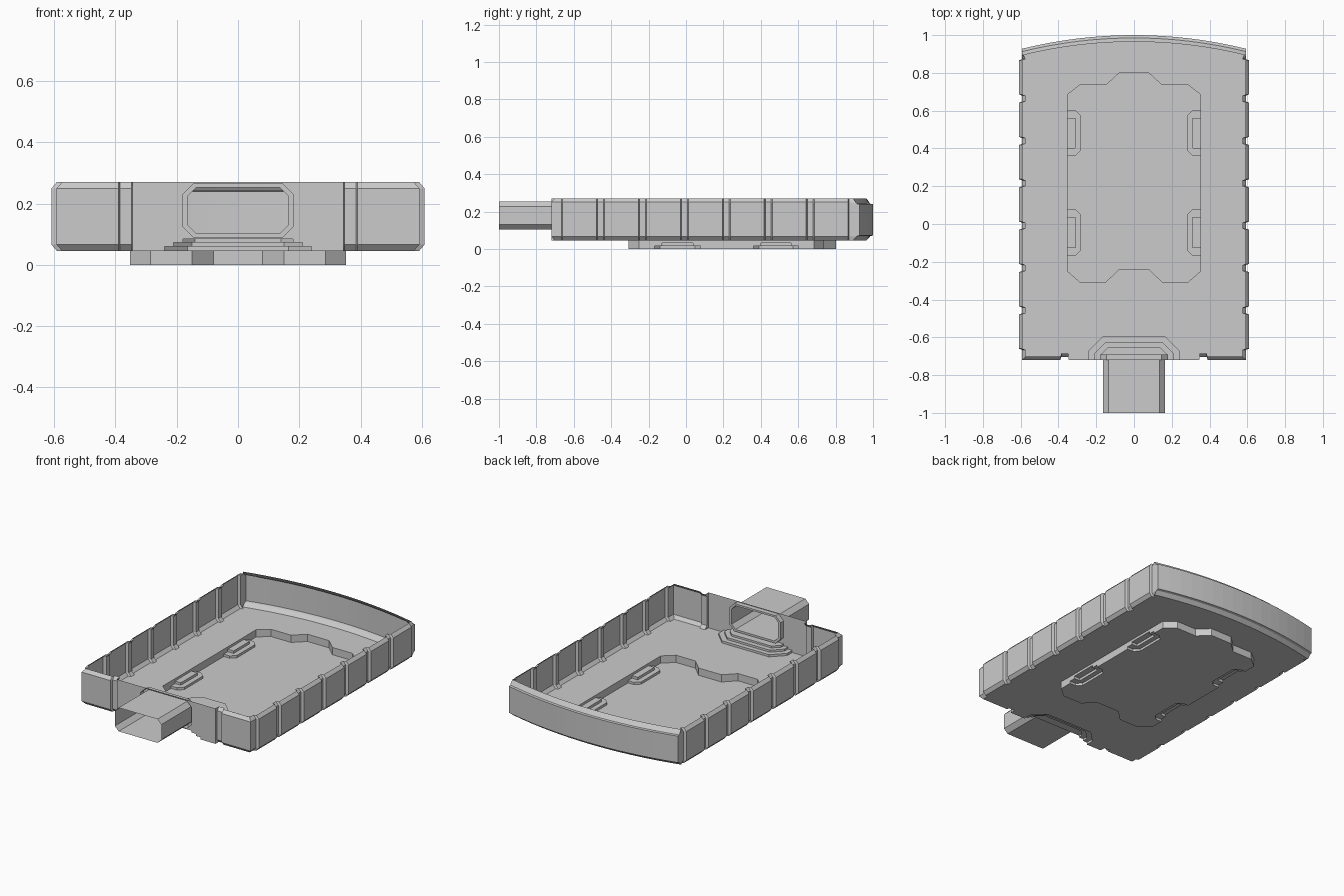
import bpy, bmesh, math
from mathutils import Vector

if "Cube" in bpy.data.objects:
    bpy.data.objects.remove(bpy.data.objects["Cube"])

Z0, Z1 = 0.046, 0.27          # floor height, rim height
FRONT = -0.72


class Part:
    """Collects sheets into one named mesh object."""
    def __init__(self, name):
        self.name, self.bm = name, bmesh.new()

    def face(self, pts):
        return self.bm.faces.new([self.bm.verts.new(p) for p in pts])

    def strip(self, a, b, closed=False):
        n = len(a)
        for i in range(n if closed else n - 1):
            j = (i + 1) % n
            self.face([a[i], a[j], b[j], b[i]])

    def fill(self, *loops):
        edges = []
        for loop in loops:
            vs = [self.bm.verts.new(p) for p in loop]
            edges += [self.bm.edges.new((vs[i - 1], vs[i])) for i in range(len(vs))]
        bmesh.ops.triangle_fill(self.bm, edges=edges, use_beauty=True)

    def done(self):
        bm = self.bm
        bmesh.ops.remove_doubles(bm, verts=bm.verts, dist=0.0004)
        bmesh.ops.dissolve_degenerate(bm, edges=bm.edges, dist=0.0001)
        bmesh.ops.recalc_face_normals(bm, faces=bm.faces)
        me = bpy.data.meshes.new(self.name)
        bm.to_mesh(me)
        bm.free()
        bpy.context.collection.objects.link(bpy.data.objects.new(self.name, me))


def at(pts, z):
    return [(x, y, z) for x, y in pts]


def mirrored(pts):
    return [(-x, y) for x, y in reversed(pts)]


# Wall profiles: (inset, height)
SIDE = [(.018, Z0), (0, .066), (0, .07), (0, .24), (0, .25), (.018, Z1)]
BACK = [(.035, Z0), (.015, .068), (0, .072), (0, .24), (.015, .242), (.035, Z1)]
FLAT = [(0, z) for _, z in SIDE]

# Right-hand stations: (x, y, inset direction, profile)
st = [(.345, FRONT, (0, 1), FLAT)]
st += [(.347, FRONT + .016, (0, 1), SIDE), (.385, FRONT + .016, (0, 1), SIDE),
       (.39, FRONT, (0, 1), SIDE), (.592, FRONT, (-1, 1), SIDE)]
for i in range(7):
    y = -.66 + .2243 * i
    st += [(.592, y - .006, (-1, 0), SIDE), (.609, y, (-1, 0), SIDE),
           (.609, y + .181, (-1, 0), SIDE), (.592, y + .187, (-1, 0), SIDE)]
R = (.592 ** 2 + .072 ** 2) / (2 * .072)
for i in range(9):
    x = .592 * (1 - i / 8)
    st.append((x, 1 - R + math.sqrt(R * R - x * x), (0, -1), BACK))

# Outer wall, lofted through all stations
wall = Part("outer_wall")
levels = []
for k in range(6):
    right = [(x + d[0] * p[k][0], y + d[1] * p[k][0], p[k][1]) for x, y, d, p in st]
    levels.append(right + [(-x, y, z) for x, y, z in reversed(right[:-1])])
for a, b in zip(levels, levels[1:]):
    wall.strip(a, b)


def octagon(w, z0, z1, c, y):
    half = [(w - c, z0), (w, z0 + c), (w, z1 - c), (w - c, z1)]
    return [(x, y, z) for x, z in half + mirrored(half)]


# Flat middle of the front wall, cut by the steps and the port
step_z = [Z0, .060, .073, .085]
step_w = [.24, .21, .18]
edge = [(.345, Z1), (.345, Z0)]
for k, w in enumerate(step_w):
    edge += [(w, step_z[k]), (w, step_z[k + 1])]
front = [(x, FRONT, z) for x, z in edge + mirrored(edge)]
wall.fill(front, octagon(.18, .09, .265, .035, FRONT))
wall.done()

# Port sleeve: shallow collar, ring and open tube
port = Part("port_tube")
collar = octagon(.18, .09, .265, .035, -.69)
port.strip(octagon(.18, .09, .265, .035, FRONT), collar, True)
port.strip(collar, octagon(.163, .103, .253, .027, -.69), True)
port.strip(octagon(.163, .103, .253, .027, -.69), octagon(.163, .103, .253, .027, -1), True)
port.done()

# Stepped platform under the port
outlines = []
for w, y, c in zip(step_w, (-.595, -.625, -.655), (.075, .06, .04)):
    half = [(w, FRONT), (w, y - c), (w - c, y)]
    outlines.append(half + mirrored(half))
steps = Part("port_steps")
for k, o in enumerate(outlines):
    steps.strip(at(o, step_z[k]), at(o, step_z[k + 1]))
    if k < 2:
        steps.strip(at(o, step_z[k + 1]), at(outlines[k + 1], step_z[k + 1]))
    else:
        steps.face(at(o, step_z[3]))
steps.done()

# Recess outline, with two stepped clips on each side
PX = .352
TABS = [(-.168, .078), (.36, .602)]
lower = [(.08, -.24), (.15, -.308), (.285, -.308), (PX, -.25)]
upper = [(PX, .685), (.285, .738), (.145, .738), (.075, .803)]
rim = lower + upper
rim += mirrored(rim)


def tab(a, b, s):
    low = [(PX, a), (.31, a), (.28, a + .03), (.28, b - .03), (.31, b), (PX, b)]
    high = [(PX, a + .04), (.312, a + .04), (.311, a + .042),
            (.311, b - .042), (.312, b - .04), (PX, b - .04)]
    return [[(s * x, y) for x, y in o] for o in (low, high)]


bottom = list(lower)
for a, b in TABS:
    bottom += tab(a, b, 1)[0]
bottom += upper
bottom += mirrored(bottom)

pit = Part("floor_recess")
pit.fill(at(bottom, 0))
for ends in (lower, upper, mirrored(lower), mirrored(upper),
             [lower[0], (-lower[0][0], lower[0][1])],
             [upper[-1], (-upper[-1][0], upper[-1][1])]):
    pit.strip(at(ends, 0), at(ends, Z0))
for s in (1, -1):
    ys = [lower[-1][1], *TABS[0], *TABS[1], upper[0][1]]
    for a, b in zip(ys[::2], ys[1::2]):
        pit.face([(s * PX, a, 0), (s * PX, b, 0), (s * PX, b, Z0), (s * PX, a, Z0)])
    for a, b in TABS:
        low, high = tab(a, b, s)
        pit.strip(at(low, 0), at(low, .015))
        pit.strip(at(low, .015), at(high, .015))
        pit.strip(at(high, .015), at(high, .031))
        pit.face(at(high, .031))
        for p, q, z in ((a, a + .04, .015), (a + .04, b - .04, .031), (b - .04, b, .015)):
            pit.face([(s * PX, p, z), (s * PX, q, z), (s * PX, q, Z0), (s * PX, p, Z0)])
pit.done()

# Floor sheet between the walls, around the recess and the port steps
floor = Part("floor")
floor.fill(levels[0] + at(mirrored(outlines[0]) if outlines[0][0][0] < 0 else outlines[0][::-1], Z0),
           at(rim, Z0))
floor.done()
